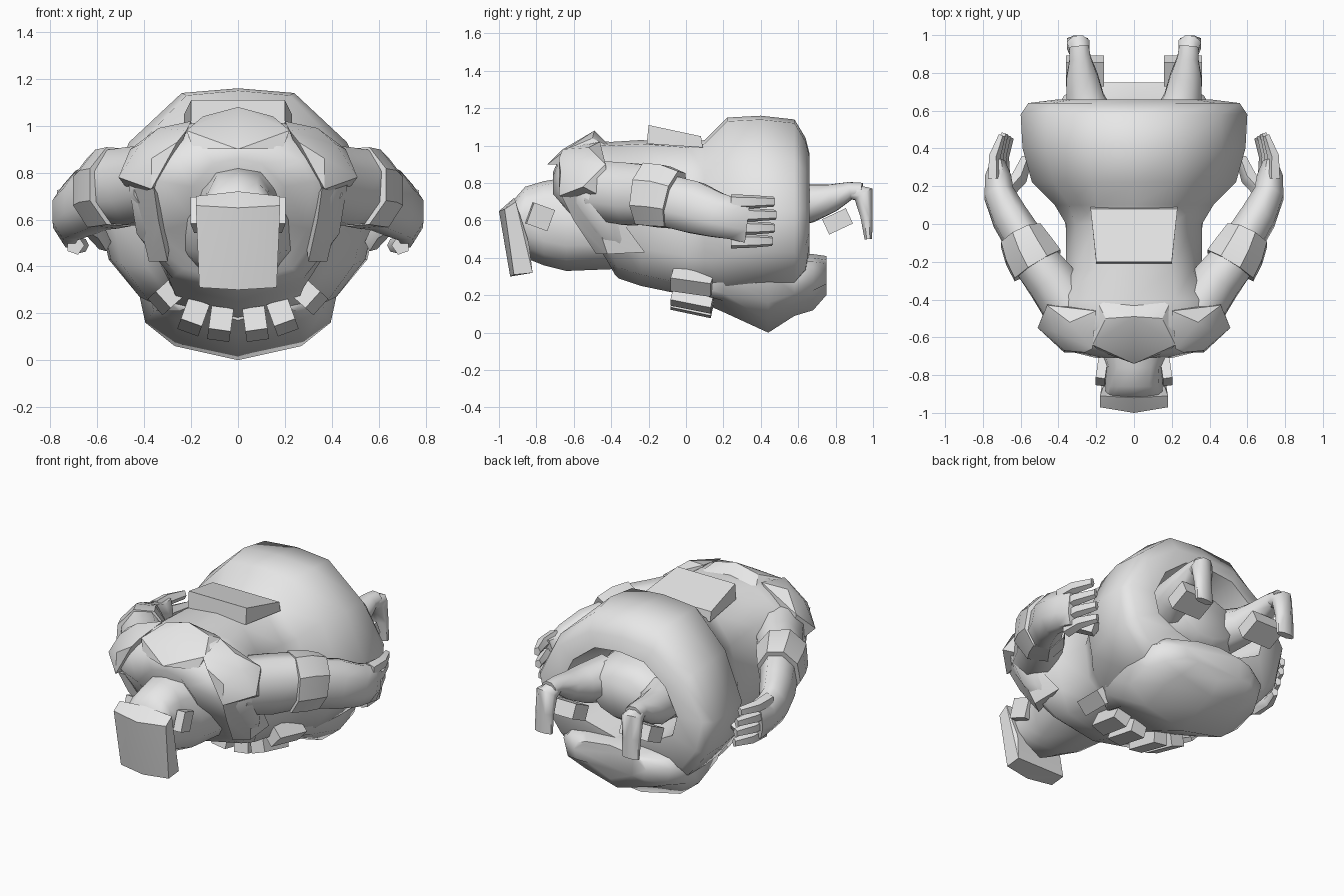
import bpy, bmesh
from math import sin, cos, pi, radians
from mathutils import Vector, Matrix

cube = bpy.data.objects.get("Cube")
if cube:
    bpy.data.objects.remove(cube)

grey = bpy.data.materials.new("plain_grey")
grey.use_nodes = True
colour = (0.8, 0.8, 0.8, 1)
grey.diffuse_color = colour
grey.node_tree.nodes["Principled BSDF"].inputs["Base Color"].default_value = colour


def finish(name, bm, mirror=False, angle=62):
    bmesh.ops.recalc_face_normals(bm, faces=bm.faces)
    mesh = bpy.data.meshes.new(name)
    bm.to_mesh(mesh)
    bm.free()
    mesh.materials.append(grey)
    ob = bpy.data.objects.new(name, mesh)
    bpy.context.collection.objects.link(ob)
    if mirror:
        ob.modifiers.new("Mirror", "MIRROR").use_mirror_merge = False
    bpy.ops.object.select_all(action="DESELECT")
    ob.select_set(True)
    bpy.context.view_layer.objects.active = ob
    bpy.ops.object.shade_smooth_by_angle(angle=radians(angle))
    return ob


def loft(name, rings, mirror=False, angle=62):
    """Skin a row of equal closed rings and cap both ends."""
    bm = bmesh.new()
    rows = [[bm.verts.new(p) for p in ring] for ring in rings]
    n = len(rows[0])
    for a, b in zip(rows, rows[1:]):
        for i in range(n):
            j = (i + 1) % n
            bm.faces.new((a[i], a[j], b[j], b[i]))
    bm.faces.new(rows[0])
    bm.faces.new(rows[-1])
    return finish(name, bm, mirror, angle)


def section(y, top, w_top, w, mid, w_low, low, lip=0):
    """Symmetric body section; lip pushes the lower half backwards."""
    half = [(0, top), (w_top, top - .02),
            ((w_top + w) / 2 + .05 * w / .6, top * .55 + mid * .45),
            (w, mid), (w * .92, (mid + low) / 2), (w_low, low + .06), (0, low)]
    full = half + [(-x, z) for x, z in half[-2:0:-1]]
    return [(x, y + lip * max(0, mid - z) / (mid - low), z) for x, z in full]


def tube(name, path, mirror=True, sides=8, angle=62):
    """Path points are x, y, z, side radius, upright radius."""
    pts = [Vector(p[:3]) for p in path]
    rings = []
    for i, p in enumerate(path):
        t = (pts[min(i + 1, len(pts) - 1)] - pts[max(i - 1, 0)]).normalized()
        side = Vector((1, 0, 0))
        side = (side - t * side.dot(t)).normalized()
        up = side.cross(t)
        turns = [2 * pi * (k + .5) / sides for k in range(sides)]
        rings.append([pts[i] + side * cos(a) * p[3] + up * sin(a) * p[4] for a in turns])
    return loft(name, rings, mirror, angle)


def hull(name, points, mirror=False, both=False):
    """Convex solid; both also adds the points reflected across x."""
    if both:
        points = points + [(-x, y, z) for x, y, z in points if x]
    bm = bmesh.new()
    for p in points:
        bm.verts.new(p)
    out = bmesh.ops.convex_hull(bm, input=bm.verts)
    bmesh.ops.delete(bm, geom=out["geom_interior"], context="VERTS")
    return finish(name, bm, mirror, 30)


def box(name, centre, size, turn):
    bm = bmesh.new()
    place = Matrix.Translation(centre)
    for axis, degrees in zip("YXZ", turn):
        place = place @ Matrix.Rotation(radians(degrees), 4, axis)
    bmesh.ops.create_cube(bm, size=1, matrix=place @ Matrix.Diagonal((*size, 1)))
    return finish(name, bm, True, 20)


# Coat with a slanting front, wide shoulders and a hollow rear
loft("coat_body", [section(*r) for r in (
    (-.71, .86, .1, .2, .74, .12, .44, .26),
    (-.68, .93, .16, .32, .76, .2, .36, .28),
    (-.64, .97, .2, .38, .76, .23, .33, .25),
    (-.54, 1.03, .2, .47, .77, .26, .31, .16),
    (-.4, 1.02, .22, .45, .74, .28, .29, .04),
    (-.24, 1.03, .2, .36, .65, .28, .25),
    (0, 1.01, .2, .36, .62, .26, .2),
    (.1, 1.03, .2, .42, .62, .28, .17),
    (.22, 1.15, .22, .54, .63, .38, .19),
    (.4, 1.16, .24, .59, .65, .42, .21),
    (.58, 1.14, .22, .6, .65, .42, .21),
    (.64, 1.04, .22, .56, .66, .42, .28),
    (.66, .96, .17, .4, .66, .24, .41),
    (.36, .87, .13, .34, .66, .2, .43))])

# Rounded belly bulging below and behind the coat
loft("belly", [section(*r) for r in (
    (.06, .3, .15, .27, .25, .2, .17),
    (.2, .36, .2, .39, .31, .26, .11),
    (.44, .4, .22, .43, .32, .27, 0),
    (.58, .42, .22, .43, .33, .25, .09),
    (.68, .42, .22, .37, .33, .22, .12),
    (.75, .41, .16, .25, .32, .15, .2))])

# Raised collar and broad pointed lapels
hull("collar", [(0, -.49, 1.08), (.15, -.5, 1.04), (.22, -.64, .98),
                (.19, -.67, .9), (0, -.74, .9), (0, -.66, .98), (.2, -.4, .99)], both=True)
hull("shoulder_lapel", [(.22, -.66, .98), (.26, -.68, .93), (.37, -.67, .86),
                        (.2, -.46, 1.02), (.34, -.52, .99), (.46, -.43, .9),
                        (.42, -.57, .92), (.51, -.55, .78), (.37, -.68, .73),
                        (.45, -.4, .7), (.3, -.45, .75)], True)
hull("lower_lapel", [(.36, -.67, .74), (.46, -.53, .75), (.42, -.42, .7),
                     (.34, -.6, .6), (.38, -.42, .42), (.3, -.48, .42),
                     (.37, -.22, .43), (.28, -.45, .6)], True)

# Pack on the upper back
hull("back_pack", [(.2, -.2, 1.11), (.2, -.21, 1.01), (.23, .08, 1.05),
                   (.23, .09, .99)], both=True)

# Hooded head, brim and ear pads
loft("hooded_head", [section(*r) for r in (
    (-.93, .7, .09, .15, .6, .08, .44),
    (-.86, .78, .08, .15, .64, .09, .4),
    (-.76, .81, .09, .15, .62, .1, .36),
    (-.64, .83, .1, .2, .6, .13, .33),
    (-.38, .85, .12, .27, .6, .18, .34))])
hull("face_brim", [(0, -1, .65), (.18, -.97, .66), (.18, -.91, .7), (0, -.92, .72),
                   (.155, -.94, .46), (.155, -.84, .48), (0, -.94, .3),
                   (.165, -.92, .31), (.165, -.82, .32)], both=True)
box("ear_pad", (.17, -.78, .62), (.05, .12, .12), (0, -20, 8))

# Belt pouches around the belly
for label, x, z, lean in (("inner", .075, .155, -8), ("middle", .19, .185, -20),
                          ("outer", .3, .275, -48)):
    box(label + "_pouch", (x, .035, z), (.095, .22, .1), (lean, -12, 0))

# Sleeves, cuffs and forearms
tube("upper_sleeve", [(.33, -.46, .76, .15, .17), (.44, -.3, .74, .14, .18),
                      (.52, -.2, .74, .13, .17)])
tube("sleeve_cuff", [(.51, -.22, .74, .155, .18), (.56, -.14, .73, .145, .18),
                     (.6, -.06, .71, .125, .165)], angle=30)
tube("forearm", [(.56, -.12, .71, .11, .15), (.66, .04, .67, .1, .15),
                 (.715, .16, .63, .085, .13), (.72, .25, .61, .075, .12),
                 (.72, .33, .6, .04, .13)])

# Fingers and thumb
for i, label in enumerate(("first", "second", "third", "fourth")):
    z = .7 - i * .07
    x = .74 - i * .015
    tube(label + "_finger", [(x, .24, z, .04, .042), (x, .36, z, .034, .037),
                             (x - .04, .48 - abs(i - 1) * .01, z, .02, .028)], sides=5)
tube("thumb", [(.68, .16, .6, .04, .05), (.61, .24, .56, .045, .05),
               (.57, .34, .5, .03, .045)], sides=5)

# Hips inside the coat opening, then legs, feet and heel blocks
tube("hips", [(0, .36, .66, .32, .2), (0, .55, .66, .3, .19),
              (0, .64, .66, .2, .13)], False, 12)
tube("leg", [(.2, .5, .68, .14, .14), (.26, .66, .69, .11, .11),
             (.275, .78, .72, .09, .08), (.285, .88, .76, .06, .05),
             (.29, .94, .755, .055, .05)])
tube("foot", [(.285, .88, .755, .05, .045), (.295, .95, .74, .065, .06),
              (.3, .965, .62, .06, .035), (.3, .975, .5, .06, .022)])
box("heel_block", (.26, .81, .595), (.2, .14, .09), (0, 25, 0))
